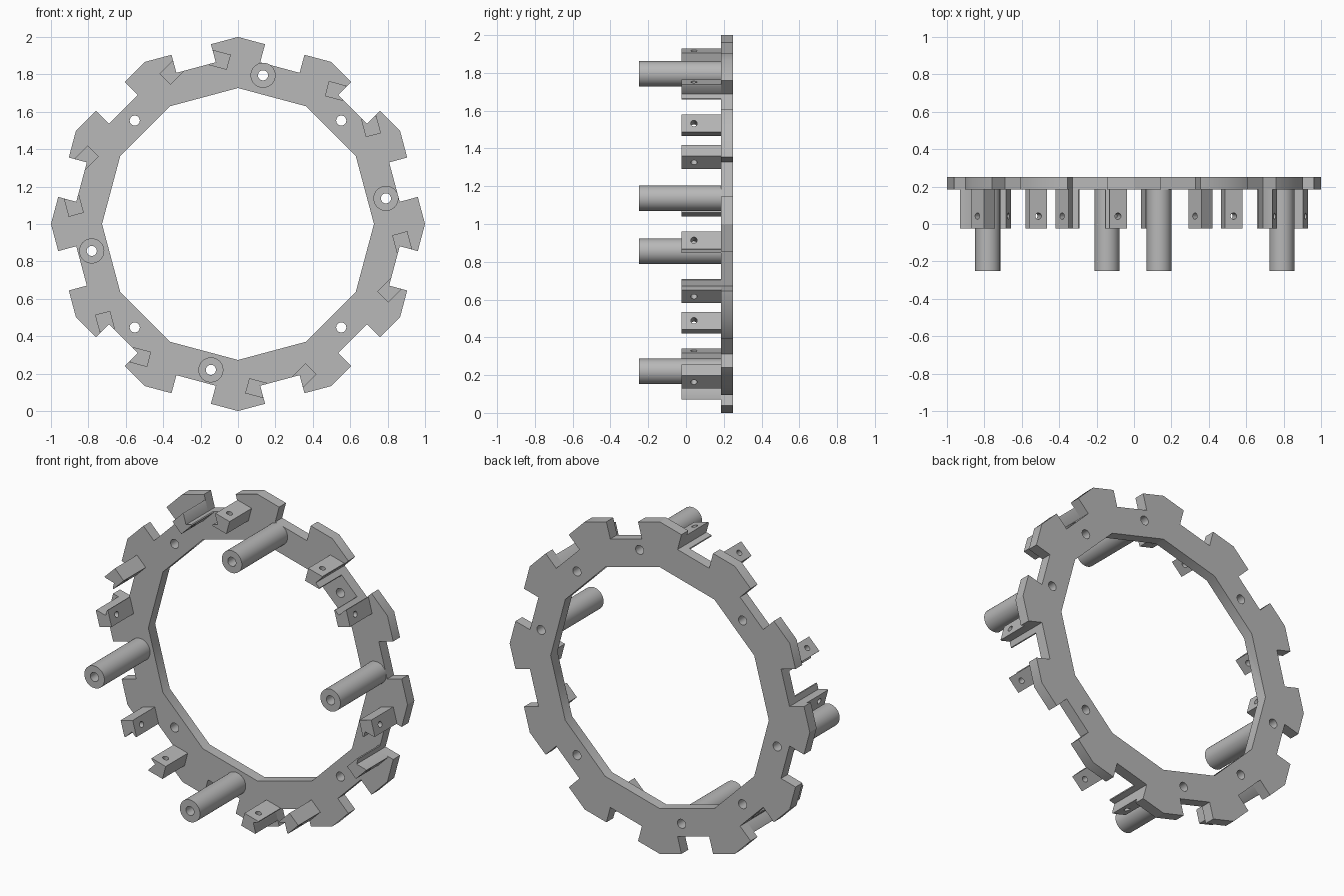
import bpy, bmesh, math
from mathutils import Matrix, Vector

if "Cube" in bpy.data.objects:
    bpy.data.objects.remove(bpy.data.objects["Cube"])

CENTRE = Matrix.Translation((0, 0, 1))
grey = bpy.data.materials.new("plain grey")
grey.diffuse_color = (0.48, 0.48, 0.48, 1)
grey.use_nodes = True
grey.node_tree.nodes["Principled BSDF"].inputs["Base Color"].default_value = grey.diffuse_color


def turn(t, u, deg):
    """Rotate a point clockwise as seen from the front."""
    a = math.radians(deg)
    return (t * math.cos(a) + u * math.sin(a), u * math.cos(a) - t * math.sin(a))


def finish(name, bm):
    bmesh.ops.recalc_face_normals(bm, faces=bm.faces)
    me = bpy.data.meshes.new(name)
    bm.to_mesh(me)
    bm.free()
    me.materials.append(grey)
    ob = bpy.data.objects.new(name, me)
    bpy.context.collection.objects.link(ob)
    return ob


def prism(name, pts, y0, y1):
    """Extrude an x-z outline from y0 to y1."""
    bm = bmesh.new()
    face = bm.faces.new([bm.verts.new((x, y0, z)) for x, z in pts])
    ext = bmesh.ops.extrude_face_region(bm, geom=[face])
    moved = [v for v in ext["geom"] if isinstance(v, bmesh.types.BMVert)]
    bmesh.ops.translate(bm, verts=moved, vec=(0, y1 - y0, 0))
    return finish(name, bm)


def rod(name, p0, p1, r, n=32):
    p0, p1 = Vector(p0), Vector(p1)
    m = Matrix.Translation((p0 + p1) / 2) @ (p1 - p0).to_track_quat('Z', 'Y').to_matrix().to_4x4()
    bm = bmesh.new()
    bmesh.ops.create_cone(bm, cap_ends=True, segments=n, radius1=r, radius2=r,
                          depth=(p1 - p0).length, matrix=m)
    return finish(name, bm)


def activate(ob):
    bpy.ops.object.select_all(action='DESELECT')
    ob.select_set(True)
    bpy.context.view_layer.objects.active = ob


def cut(ob, cutter):
    activate(ob)
    mod = ob.modifiers.new("cut", 'BOOLEAN')
    mod.operation, mod.solver, mod.object = 'DIFFERENCE', 'EXACT', cutter
    bpy.ops.object.modifier_apply(modifier=mod.name)
    bpy.data.objects.remove(cutter)


def smooth(ob):
    activate(ob)
    bpy.ops.object.shade_smooth_by_angle(angle=math.radians(30))


# Ring: twelve-sided plate with a notch in the middle of every side
FRONT, BACK = 0.185, 0.25
APO, HALF, FLOOR = math.cos(math.radians(15)), 0.109, 0.866
outline = []
for k in range(12):
    outline.append(turn(0, 1, 30 * k))
    for t, u in ((-HALF, APO), (-HALF, FLOOR), (HALF, FLOOR), (HALF, APO)):
        outline.append(turn(t, u, 30 * k + 15))
ring = prism("ring", outline, FRONT, BACK)
cut(ring, prism("opening", [turn(0, 0.727, 30 * k) for k in range(12)], 0, 0.4))

# Screw holes and hollow posts
HOLE = 0.027
for sx in (-1, 1):
    for sz in (-1, 1):
        x, z = 0.552 * sx, 0.553 * sz
        cut(ring, rod("hole", (x, 0, z), (x, 0.4, z), HOLE))
for i, (x, z) in enumerate(((0.134, 0.795), (0.791, 0.137), (-0.145, -0.78), (-0.782, -0.144))):
    post = rod(f"post_{i + 1}", (x, -0.25, z), (x, FRONT, z), 0.067)
    cut(post, rod("bore", (x, -0.4, z), (x, 0.4, z), HOLE))
    cut(ring, rod("hole", (x, 0, z), (x, 0.4, z), HOLE))
    smooth(post)
    post.matrix_world = CENTRE
smooth(ring)
ring.matrix_world = CENTRE

# Tilted mounting blocks: a mirrored pair at every second notch
profile = [(0.155, 0.812), (0.197, 0.884), (0.113, 0.9325), (HALF, 0.9255),
           (HALF, FLOOR), (0.0742, FLOOR), (0.071, 0.8605)]
for side, label in ((1, "right"), (-1, "left")):
    block = prism("block_" + label, [(side * t, u) for t, u in profile], -0.025, FRONT)
    d = Vector((0.5 * side, 0, 0.866))
    mid = Vector((0.113 * side, 0.042, 0.836))
    cut(block, rod("block_hole", mid - 0.05 * d, mid + 0.15 * d, 0.017, 20))
    smooth(block)
    for k in range(6):
        ob = block if k == 0 else block.copy()
        if k:
            bpy.context.collection.objects.link(ob)
        ob.name = f"block_{label}_{k + 1}"
        ob.matrix_world = CENTRE @ Matrix.Rotation(math.radians(45 + 60 * k), 4, 'Y')
